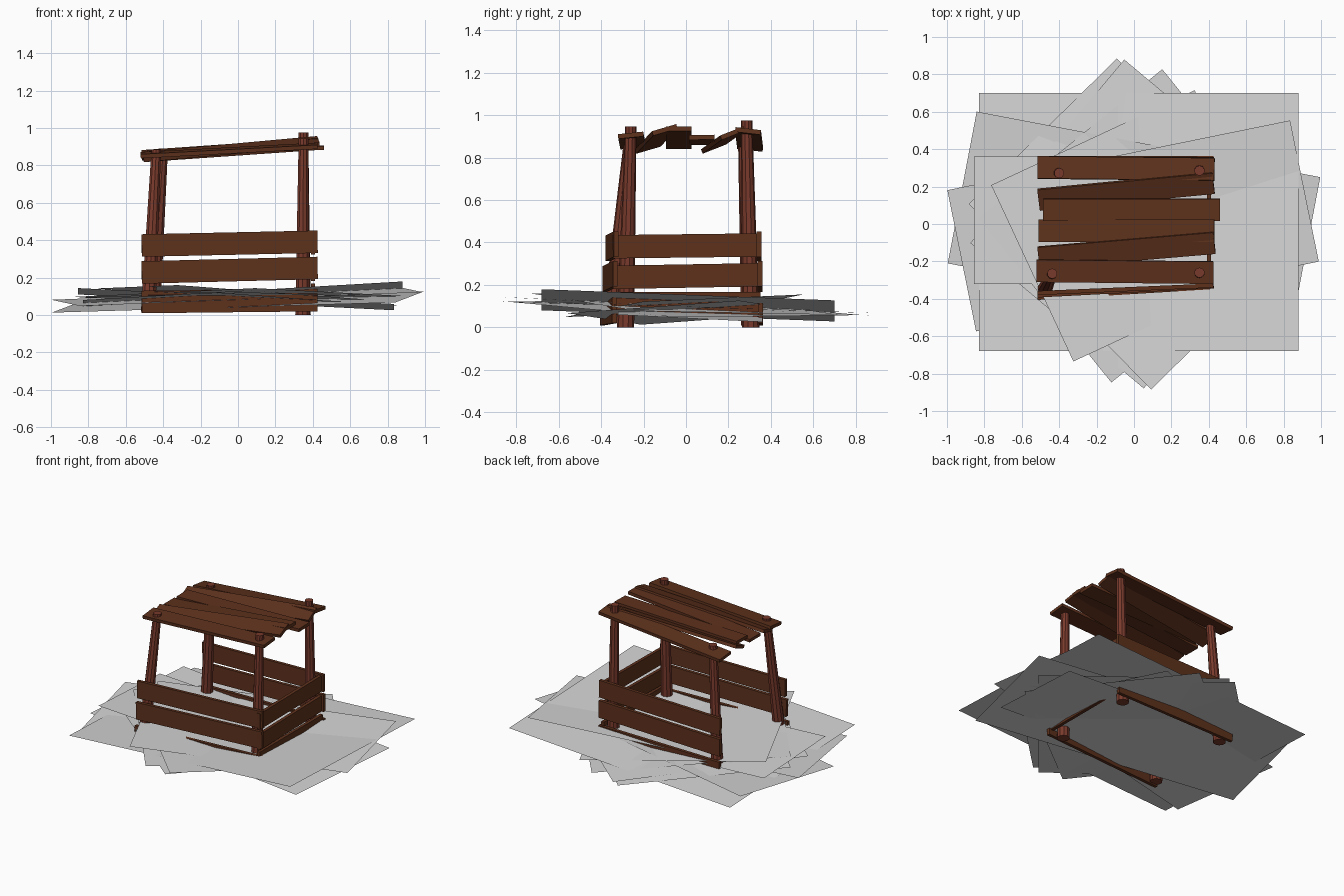
import bpy, bmesh, math
from mathutils import Vector

if "Cube" in bpy.data.objects:
    bpy.data.objects.remove(bpy.data.objects["Cube"])


def material(name, rgb):
    m = bpy.data.materials.new(name)
    m.diffuse_color = (*rgb, 1)
    m.use_nodes = True
    m.node_tree.nodes["Principled BSDF"].inputs["Base Color"].default_value = m.diffuse_color
    return m


PLANK = material("dark brown plank", (0.112, 0.031, 0.012))
POST = material("reddish brown post", (0.19, 0.042, 0.025))
GREY = material("light grey", (0.66, 0.66, 0.66))


def finish(name, bm, mat, normals=True):
    if normals:
        bmesh.ops.recalc_face_normals(bm, faces=bm.faces)
    me = bpy.data.meshes.new(name)
    bm.to_mesh(me)
    bm.free()
    me.materials.append(mat)
    ob = bpy.data.objects.new(name, me)
    bpy.context.collection.objects.link(ob)
    return ob


def plank(name, a, b, side, width, thick=0.022):
    """Box board from a to b; its width runs along 'side'."""
    a, b = Vector(a), Vector(b)
    d = (b - a).normalized()
    s = Vector(side)
    s = (s - d * s.dot(d)).normalized()
    n = d.cross(s)
    bm = bmesh.new()
    bmesh.ops.create_cube(bm, size=1)
    for v in bm.verts:
        c = v.co.copy()
        v.co = (a + b) / 2 + d * c.x * (b - a).length + s * c.y * width + n * c.z * thick
    finish(name, bm, PLANK)


def post(name, a, b, r0=0.041, r1=0.027, sides=10):
    """Tapered round post from a to b."""
    a, b = Vector(a), Vector(b)
    bm = bmesh.new()
    bmesh.ops.create_cone(bm, cap_ends=True, segments=sides, radius1=r0, radius2=r1, depth=1)
    for v in bm.verts:
        t = v.co.z + 0.5
        v.co = a.lerp(b, t) + Vector((v.co.x, v.co.y, 0))
    finish(name, bm, POST)


def sheet(name, cx, cy, cz, length, width, deg, sx, sy):
    """Thin tilted ground sheet; sx, sy are its slopes."""
    c, s = math.cos(math.radians(deg)), math.sin(math.radians(deg))
    bm = bmesh.new()
    vs = []
    for i, j in ((-1, -1), (1, -1), (1, 1), (-1, 1)):
        u, w = i * length / 2, j * width / 2
        x, y = u * c - w * s, u * s + w * c
        vs.append(bm.verts.new((cx + x, cy + y, cz + sx * x + sy * y)))
    bm.faces.new(vs)
    finish(name, bm, GREY, False)


# Four leaning posts
post("post_front_left", (-0.48, -0.355, 0.02), (-0.437, -0.265, 0.885))
post("post_front_right", (0.345, -0.285, 0.0), (0.35, -0.26, 0.945))
post("post_back_left", (-0.455, 0.30, 0.01), (-0.40, 0.272, 0.89))
post("post_back_right", (0.35, 0.305, 0.0), (0.35, 0.285, 0.975))

# Three rows of wall boards: front, back and right (left is open)
UP = (0, 0, 1)
for i, (zl, zr) in enumerate(((0.07, 0.08), (0.228, 0.252), (0.372, 0.392))):
    yl = -0.395 + 0.013 * i
    plank(f"front_board_{i}", (-0.515, yl, zl), (0.425, -0.337 + 0.004 * i, zr), UP, 0.12)
    plank(f"back_board_{i}", (-0.51, 0.352 - 0.004 * i, zl), (0.425, 0.352 - 0.004 * i, zr), UP, 0.12)
    lift = 0.035 if i == 0 else 0
    plank(f"right_board_{i}", (0.40, -0.345, zl + 0.008 + lift),
          (0.40, 0.35, zr - 0.004 + lift), UP, 0.11)

# Roof boards: left end, right end (y, z), cross tilt
roof = (
    (-0.515, 0.43, 0.302, 0.845, 0.292, 0.925, -0.12),
    (-0.51, 0.425, 0.13, 0.85, 0.22, 0.915, 0.4),
    (-0.485, 0.46, 0.075, 0.87, 0.075, 0.895, 0.02),
    (-0.51, 0.43, -0.035, 0.85, -0.035, 0.935, 0.0),
    (-0.51, 0.43, -0.18, 0.845, -0.10, 0.93, 0.3),
    (-0.52, 0.425, -0.25, 0.855, -0.26, 0.905, 0.1),
)
for i, (x0, x1, y0, z0, y1, z1, t) in enumerate(roof):
    plank(f"roof_board_{i}", (x0, y0, z0), (x1, y1, z1), (0, 1, t), 0.12)

# Scattered overlapping ground sheets
sheets = (
    (0.025, 0.01, 0.104, 1.71, 1.38, 0, 0.058, -0.038),
    (-0.01, 0.02, 0.085, 1.69, 0.68, 0, -0.05, -0.05),
    (0.0, 0.02, 0.07, 1.87, 0.826, -10.8, 0.042, 0.065),
    (-0.005, -0.01, 0.102, 1.87, 0.77, 11.5, 0.03, 0.05),
    (0.0, 0.0, 0.10, 1.39, 1.11, -45.5, -0.003, -0.05),
    (0.0, 0.0, 0.095, 1.28, 1.21, 50, 0.004, -0.03),
    (0.015, -0.01, 0.09, 1.265, 1.13, 39, -0.05, -0.03),
    (0.0, -0.01, 0.11, 1.20, 1.04, 25, -0.055, -0.045),
)
for i, p in enumerate(sheets):
    sheet(f"ground_sheet_{i}", *p)
